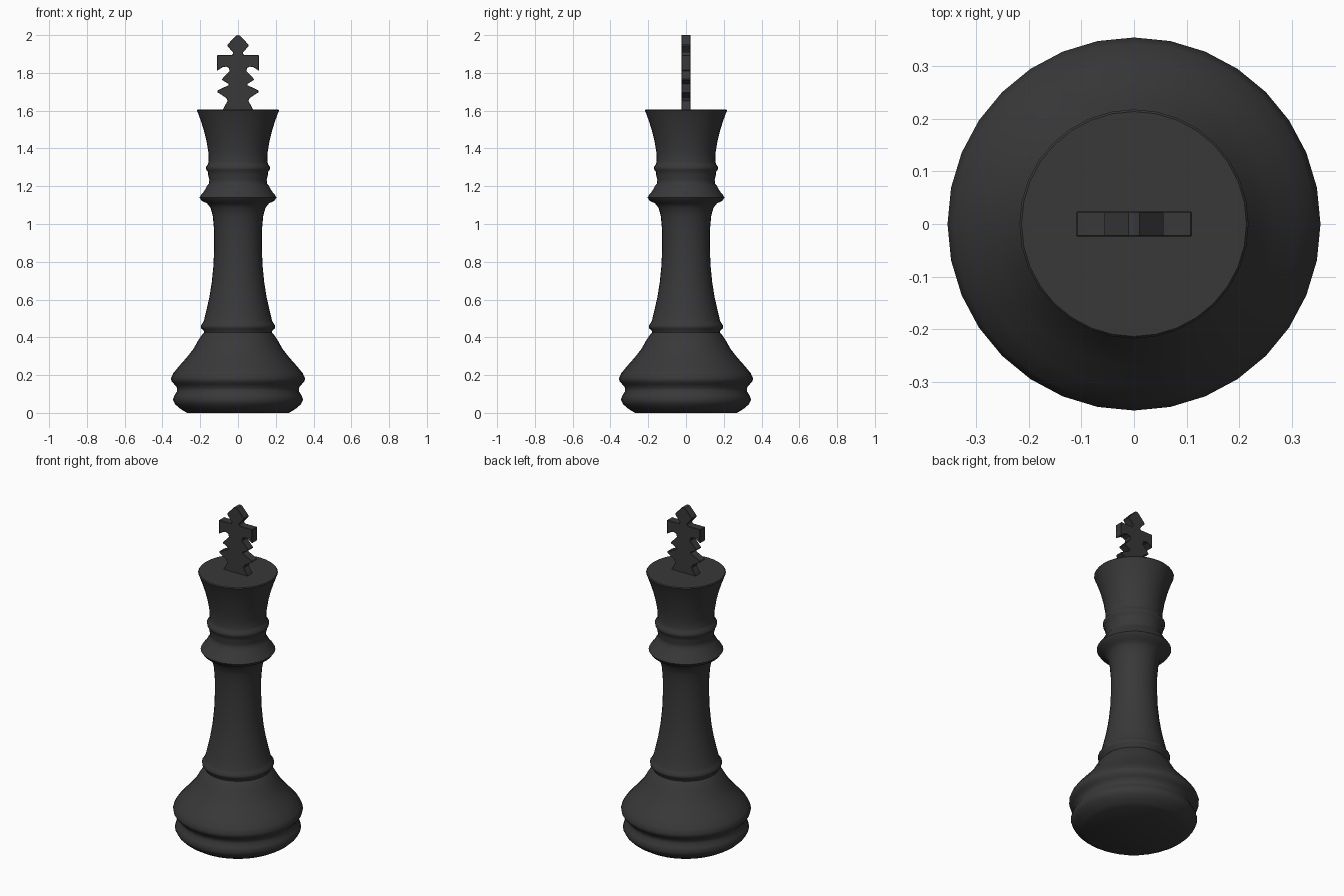
import bpy, bmesh, math

SIDES = 32

# Lathe profile of the body (radius, height), bottom to top
BODY = [(0.27, 0.0), (0.29, 0.012), (0.31, 0.025), (0.332, 0.045), (0.345, 0.07),
        (0.335, 0.095), (0.322, 0.115), (0.322, 0.133), (0.338, 0.152), (0.352, 0.167),
        (0.355, 0.183), (0.343, 0.21), (0.31, 0.25), (0.27, 0.295), (0.235, 0.34),
        (0.21, 0.385), (0.192, 0.412), (0.18, 0.425), (0.182, 0.436), (0.195, 0.448), (0.197, 0.462),
        (0.187, 0.475), (0.18, 0.49), (0.168, 0.54), (0.152, 0.61), (0.139, 0.69),
        (0.130, 0.78), (0.126, 0.88), (0.127, 0.97), (0.133, 1.04), (0.145, 1.085),
        (0.165, 1.11), (0.192, 1.122), (0.204, 1.14), (0.195, 1.155), (0.178, 1.175), (0.165, 1.2),
        (0.153, 1.215), (0.152, 1.235), (0.158, 1.26), (0.158, 1.275), (0.168, 1.287), (0.170, 1.302),
        (0.160, 1.315), (0.155, 1.33), (0.157, 1.38), (0.167, 1.44), (0.182, 1.5),
        (0.198, 1.55), (0.212, 1.588), (0.218, 1.602), (0.214, 1.607)]

# Right half outline of the finial (x, z), bottom to top
FINIAL = [(0.08, 1.595), (0.078, 1.61), (0.055, 1.652), (0.062, 1.667), (0.108, 1.697), (0.108, 1.707),
          (0.05, 1.735), (0.05, 1.742), (0.084, 1.762), (0.084, 1.768), (0.045, 1.81),
          (0.048, 1.826), (0.062, 1.833), (0.08, 1.831), (0.11, 1.812), (0.11, 1.895),
          (0.03, 1.895), (0.025, 1.907), (0.056, 1.942), (0.056, 1.949), (0.01, 1.998), (0.0, 2.0)]


def finish(bm, name):
    bmesh.ops.recalc_face_normals(bm, faces=bm.faces[:])
    mesh = bpy.data.meshes.new(name)
    bm.to_mesh(mesh)
    bm.free()
    obj = bpy.data.objects.new(name, mesh)
    mat = bpy.data.materials.get("charcoal") or bpy.data.materials.new("charcoal")
    mat.diffuse_color = (0.04, 0.04, 0.042, 1)
    mesh.materials.append(mat)
    bpy.context.collection.objects.link(obj)
    bpy.ops.object.select_all(action='DESELECT')
    obj.select_set(True)
    bpy.context.view_layer.objects.active = obj
    return obj


# Turned body with flat caps
bm = bmesh.new()
rings = []
for r, z in BODY:
    rings.append([bm.verts.new((r * math.cos(2 * math.pi * i / SIDES),
                                r * math.sin(2 * math.pi * i / SIDES), z))
                  for i in range(SIDES)])
for a, b in zip(rings, rings[1:]):
    for i in range(SIDES):
        j = (i + 1) % SIDES
        bm.faces.new((a[i], a[j], b[j], b[i]))
bm.faces.new(rings[0])
bm.faces.new(rings[-1])
finish(bm, "turned_body")
bpy.ops.object.shade_smooth_by_angle(angle=math.radians(50))

# Flat cross finial: mirrored outline, extruded through its thickness
bm = bmesh.new()
outline = FINIAL + [(-x, z) for x, z in reversed(FINIAL[:-1])]
face = bm.faces.new([bm.verts.new((x, -0.024, z)) for x, z in outline])
ext = bmesh.ops.extrude_face_region(bm, geom=[face])
moved = [v for v in ext["geom"] if isinstance(v, bmesh.types.BMVert)]
bmesh.ops.translate(bm, verts=moved, vec=(0, 0.048, 0))
cross = finish(bm, "cross_finial")
bevel = cross.modifiers.new("soft_edges", 'BEVEL')
bevel.width = 0.002
bevel.segments = 1
bevel.limit_method = 'ANGLE'
bevel.angle_limit = math.radians(60)
